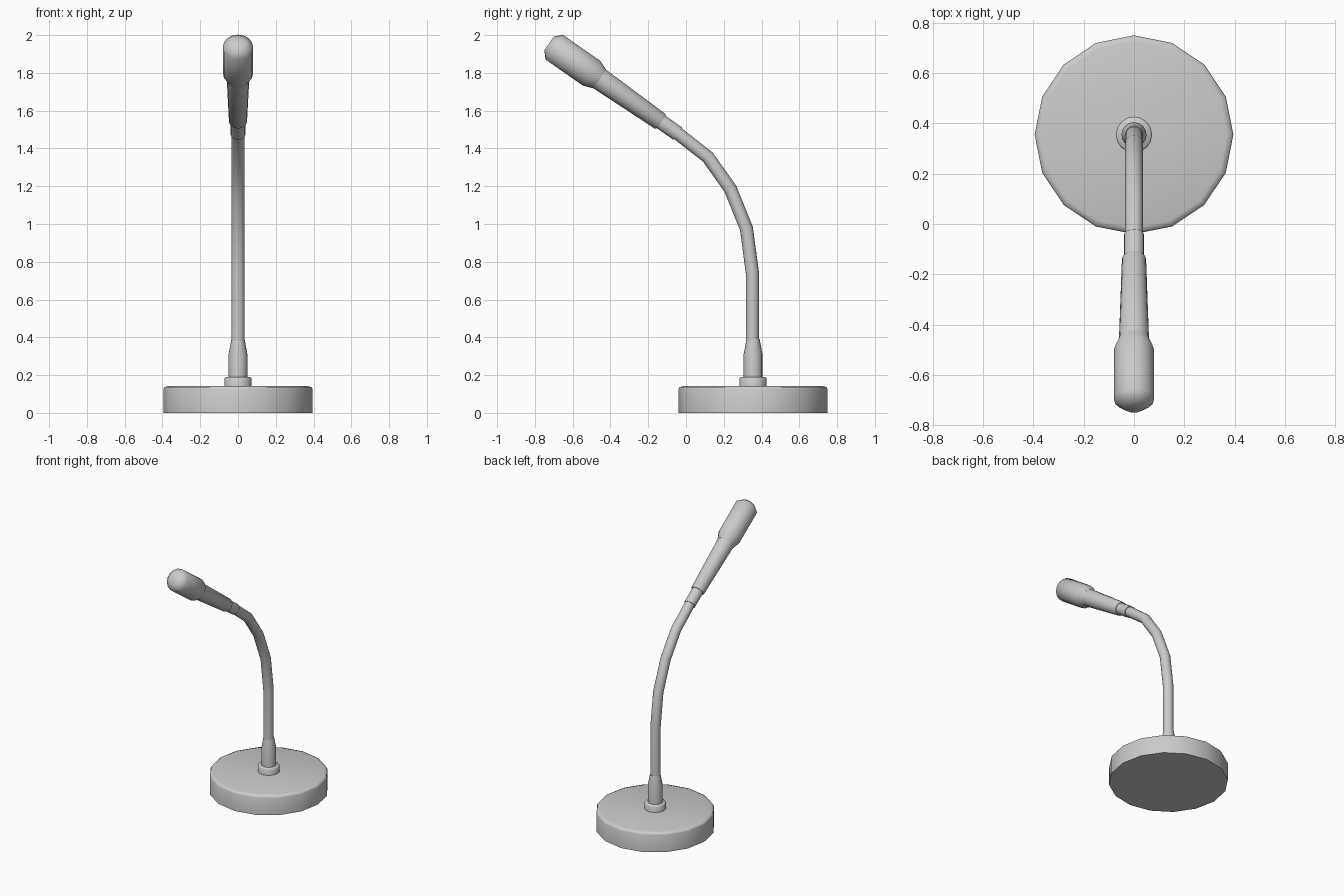
import bpy, bmesh, math

if "Cube" in bpy.data.objects:
    bpy.data.objects.remove(bpy.data.objects["Cube"])

BASE_Y = 0.355
TILT = math.radians(55)   # lean of the microphone from vertical


def sweep(name, sections, sides=16):
    """Closed tube through rings (y, z, tilt, radius) in the YZ plane."""
    bm = bmesh.new()
    rings = []
    for y, z, a, r in sections:
        ring = []
        for i in range(sides):
            t = 2 * math.pi * i / sides
            u, v = r * math.cos(t), r * math.sin(t)
            ring.append(bm.verts.new((u, y + v * math.cos(a), z + v * math.sin(a))))
        rings.append(ring)
    for lo, hi in zip(rings, rings[1:]):
        for i in range(sides):
            j = (i + 1) % sides
            bm.faces.new((lo[i], lo[j], hi[j], hi[i]))
    bm.faces.new(rings[0][::-1])
    bm.faces.new(rings[-1])
    bmesh.ops.recalc_face_normals(bm, faces=bm.faces)
    mesh = bpy.data.meshes.new(name)
    bm.to_mesh(mesh)
    bm.free()
    ob = bpy.data.objects.new(name, mesh)
    bpy.context.collection.objects.link(ob)
    bpy.ops.object.select_all(action='DESELECT')
    ob.select_set(True)
    bpy.context.view_layer.objects.active = ob
    bpy.ops.object.shade_smooth_by_angle(angle=math.radians(55))
    return ob


def upright(name, profile):
    """Lathe (z, radius) about the vertical base axis."""
    return sweep(name, [(BASE_Y, z, 0, r) for z, r in profile])


def tilted(name, profile):
    """Lathe (distance, radius) about the tilted microphone axis."""
    y0, z0 = -0.043, 1.478
    return sweep(name, [(y0 - d * math.sin(TILT), z0 + d * math.cos(TILT), TILT, r)
                        for d, r in profile])


# Weighted base, collar and stem sleeve
upright("base", [(0, 0.395), (0.125, 0.395), (0.136, 0.39), (0.142, 0.37)])
upright("collar", [(0.13, 0.072), (0.182, 0.072), (0.19, 0.066)])
upright("stem_sleeve", [(0.18, 0.05), (0.31, 0.05), (0.39, 0.035)])

# Bent gooseneck
path = [(0.352, 0.38, 0), (0.352, 0.737, 3.5), (0.32, 0.976, 15),
        (0.235, 1.186, 29), (0.115, 1.355, 43), (-0.045, 1.48, 54)]
sweep("gooseneck", [(y, z, math.radians(a), 0.035) for y, z, a in path])

# Joint, tapered handle and rounded head
tilted("neck_joint", [(0, 0.04), (0.125, 0.04)])
tilted("handle", [(0.11, 0.044), (0.116, 0.048), (0.515, 0.06)])
tilted("microphone_head", [(0.505, 0.06), (0.558, 0.08), (0.8, 0.08), (0.833, 0.043)])
